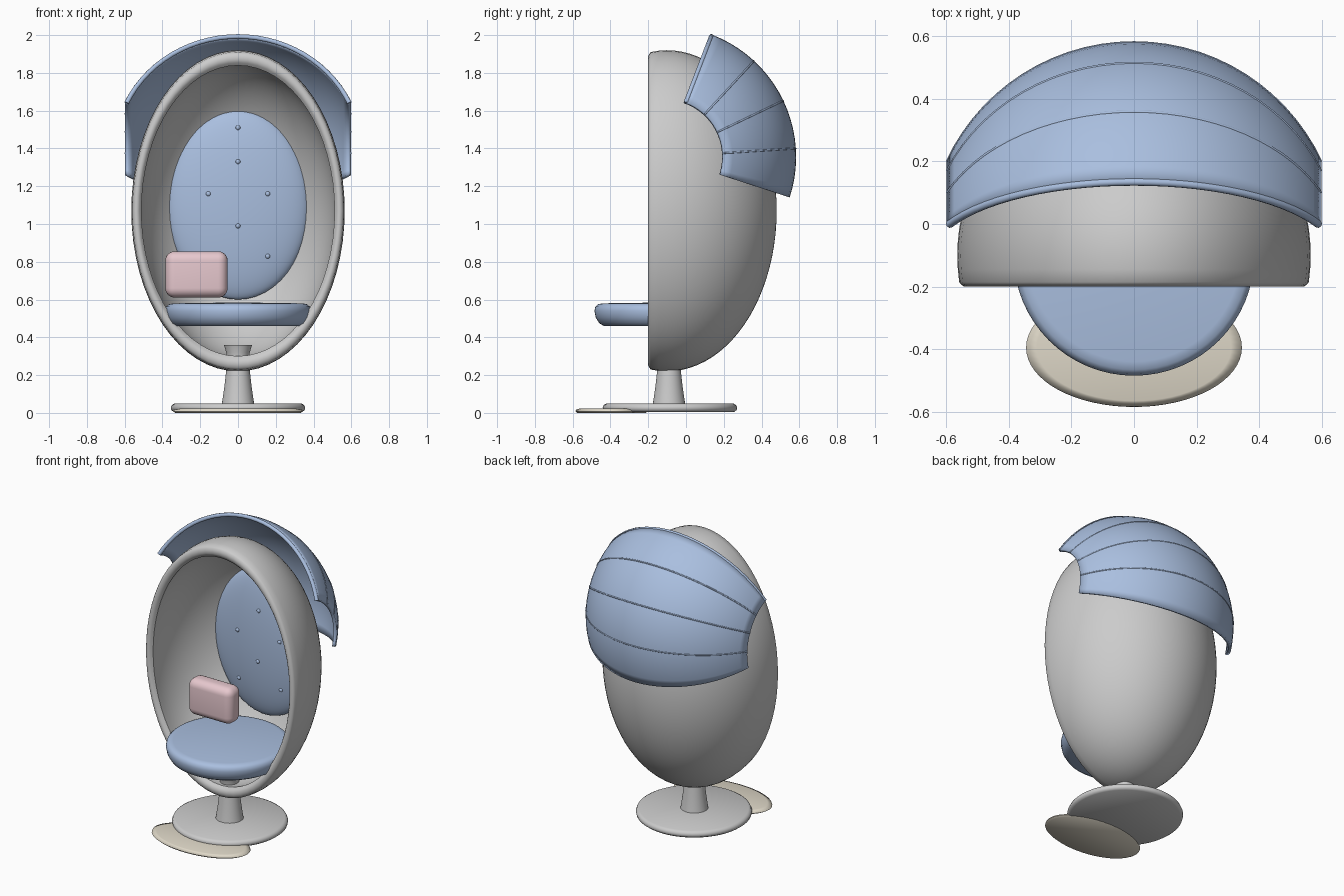
import bpy, bmesh
from math import sin, cos, pi, radians, asin

if "Cube" in bpy.data.objects:
    bpy.data.objects.remove(bpy.data.objects["Cube"])


def material(name, rgb):
    m = bpy.data.materials.new(name)
    m.diffuse_color = (*rgb, 1)
    m.use_nodes = True
    m.node_tree.nodes["Principled BSDF"].inputs["Base Color"].default_value = m.diffuse_color
    return m


BLUE = material("blue fabric", (0.40, 0.52, 0.74))
PINK = material("pink fabric", (0.80, 0.58, 0.62))
BEIGE = material("beige", (0.74, 0.69, 0.58))


def finish(name, bm, mat=None, angle=40):
    bmesh.ops.recalc_face_normals(bm, faces=bm.faces)
    me = bpy.data.meshes.new(name)
    bm.to_mesh(me)
    bm.free()
    ob = bpy.data.objects.new(name, me)
    bpy.context.collection.objects.link(ob)
    if mat:
        me.materials.append(mat)
    bpy.ops.object.select_all(action='DESELECT')
    ob.select_set(True)
    bpy.context.view_layer.objects.active = ob
    bpy.ops.object.shade_smooth_by_angle(angle=radians(angle))
    return ob


def lathe(name, profile, loc, mat=None, scale=(1, 1, 1), rot_x=0, sides=64, angle=40):
    bm = bmesh.new()
    vs = [bm.verts.new((r, 0, z)) for r, z in profile]
    es = [bm.edges.new(p) for p in zip(vs, vs[1:])]
    bmesh.ops.spin(bm, geom=vs + es, axis=(0, 0, 1), cent=(0, 0, 0),
                   angle=2 * pi, steps=sides, use_merge=True)
    bmesh.ops.remove_doubles(bm, verts=bm.verts, dist=1e-5)
    ob = finish(name, bm, mat, angle)
    ob.location, ob.scale, ob.rotation_euler = loc, scale, (rot_x, 0, 0)
    return ob


def ellipsoid(name, loc, scale, mat, seg=48):
    bm = bmesh.new()
    bmesh.ops.create_uvsphere(bm, u_segments=seg, v_segments=seg // 2, radius=1)
    ob = finish(name, bm, mat)
    ob.location, ob.scale = loc, scale
    return ob


# egg shell: outer skin, rounded rim, inner skin, turned about the y axis
N = 24
END = radians(98.5)
outer = [(sin(END * i / N), -0.10 + 0.58 * cos(END * i / N)) for i in range(N + 1)]
rim = [(0.978, -0.194), (0.962, -0.20), (0.938, -0.20), (0.922, -0.192)]
inner = [(0.915 * sin(END * i / N), -0.10 + 0.53 * cos(END * i / N)) for i in range(N, -1, -1)]
lathe("egg_shell", outer + rim + inner, (0, 0, 1.07),
      scale=(0.565, 0.85, 1), rot_x=-pi / 2, angle=60)

# pedestal
lathe("base_disc", [(0, 0.005), (0.34, 0.005), (0.353, 0.015), (0.356, 0.028),
                    (0.35, 0.042), (0.335, 0.05), (0, 0.05)], (0, -0.085, 0))
lathe("stem", [(0, 0.04), (0.087, 0.04), (0.082, 0.07), (0.072, 0.14), (0.063, 0.22),
               (0.057, 0.28), (0.062, 0.32), (0.075, 0.36), (0, 0.36)], (0, -0.09, 0), sides=40)

# floor mat
lathe("floor_mat", [(0, 0), (0.96, 0), (1, 0.008), (0.99, 0.016), (0.9, 0.022), (0, 0.024)],
      (0, -0.395, 0), BEIGE, scale=(0.345, 0.19, 1))

# seat cushion
lathe("seat_cushion", [(0, 0.46), (0.335, 0.46), (0.36, 0.475), (0.378, 0.505), (0.385, 0.54),
                       (0.38, 0.562), (0.366, 0.575), (0.34, 0.58), (0, 0.585)],
      (0, -0.10, 0), BLUE)

# back cushion with buttons
BC, BS = (0, 0.30, 1.10), (0.375, 0.09, 0.50)
ellipsoid("back_cushion", BC, BS, BLUE)
for i, (x, z) in enumerate([(0, 1.51), (0, 1.33), (-0.157, 1.16), (0.157, 1.16),
                            (0, 0.99), (-0.157, 0.83), (0.157, 0.83)]):
    d = (1 - (x / BS[0]) ** 2 - ((z - BC[2]) / BS[2]) ** 2) ** 0.5
    ellipsoid(f"button_{i + 1}", (x, BC[1] - BS[1] * d, z), (0.013, 0.01, 0.013), BLUE, 12)

# loose pillow
bm = bmesh.new()
bmesh.ops.create_cube(bm, size=1)
bmesh.ops.scale(bm, vec=(0.33, 0.13, 0.245), verts=bm.verts)
bmesh.ops.bevel(bm, geom=bm.edges[:], offset=0.05, segments=6, profile=0.5, affect='EDGES')
pillow = finish("pillow", bm, PINK, 60)
pillow.location = (-0.22, 0.06, 0.733)

# hood: shallow arc swept about a sideways pivot axis
PY, PZ, R, R0 = -0.11, 1.355, 0.65, 0.033
A0, A1 = radians(69), radians(-18)
U = asin(0.59 / R)


def hood_point(i, a, n=28, grow=0.0):
    u = U * (2 * i / n - 1)
    r = R0 + (R + grow) * cos(u)
    return ((R + grow) * sin(u), PY + r * cos(a), PZ + r * sin(a))


bm = bmesh.new()
rows = [[bm.verts.new(hood_point(i, A0 + (A1 - A0) * j / 20)) for i in range(29)]
        for j in range(21)]
for a, b in zip(rows, rows[1:]):
    for i in range(28):
        bm.faces.new((a[i], a[i + 1], b[i + 1], b[i]))
hood = finish("hood", bm, BLUE)
sol = hood.modifiers.new("thickness", 'SOLIDIFY')
sol.thickness, sol.offset = 0.02, 0

# hood edge roll and seams
for k in range(4):
    a = A0 + (A1 - A0) * k / 4
    cu = bpy.data.curves.new(f"hood_seam_{k}", 'CURVE')
    cu.dimensions = '3D'
    cu.bevel_depth = 0.013 if k == 0 else 0.005
    cu.bevel_resolution = 2
    cu.use_fill_caps = True
    sp = cu.splines.new('POLY')
    sp.points.add(28)
    for i in range(29):
        sp.points[i].co = (*hood_point(i, a, grow=0 if k == 0 else 0.008), 1)
    cu.materials.append(BLUE)
    ob = bpy.data.objects.new("hood_front_roll" if k == 0 else f"hood_seam_{k}", cu)
    bpy.context.collection.objects.link(ob)
